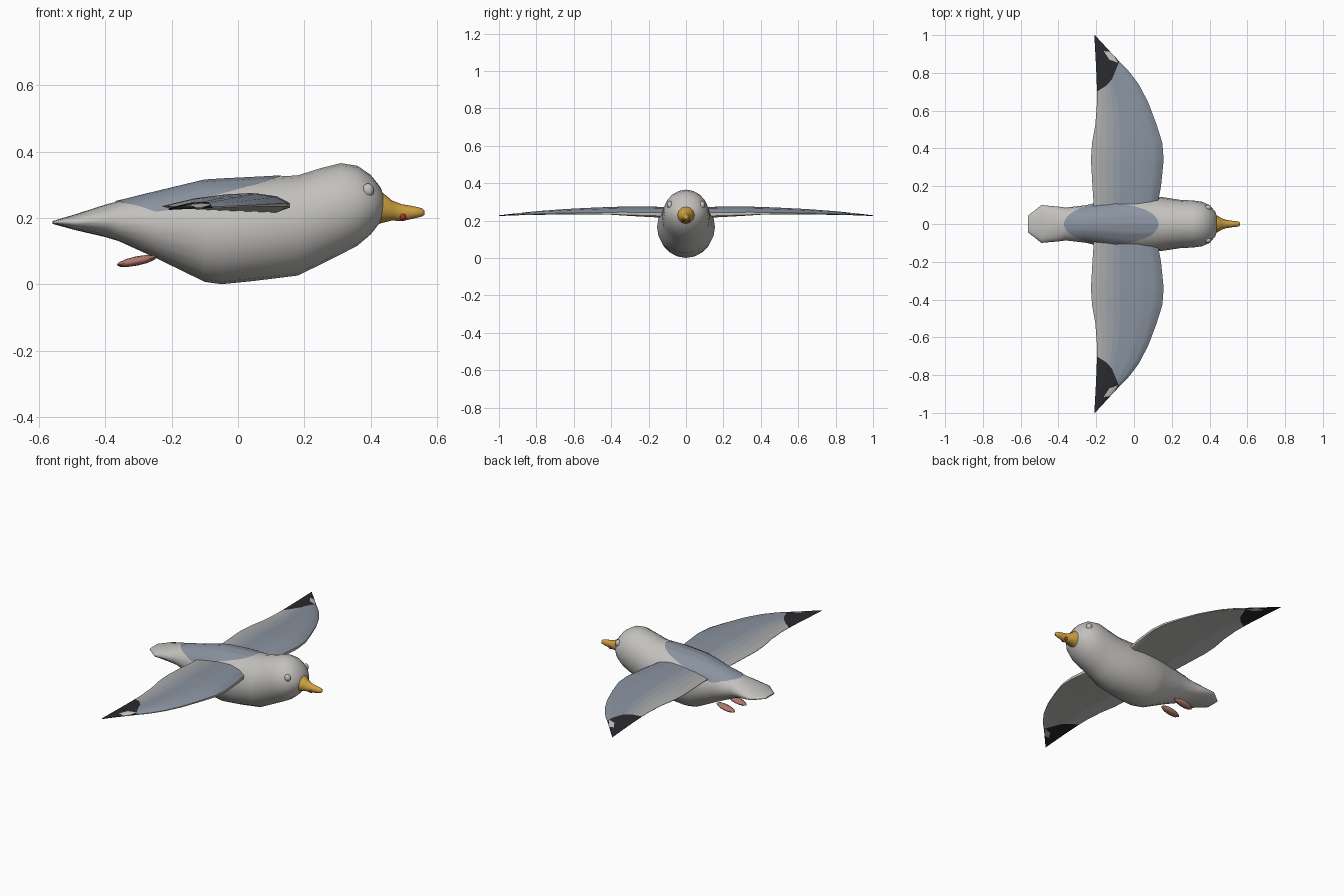
import bpy, bmesh, math
from mathutils import Vector, Matrix
from mathutils.bvhtree import BVHTree

if "Cube" in bpy.data.objects:
    bpy.data.objects.remove(bpy.data.objects["Cube"])


def mat(name, *rgb):
    m = bpy.data.materials.new(name)
    m.diffuse_color = (*rgb, 1)
    m.use_nodes = True
    m.node_tree.nodes["Principled BSDF"].inputs["Base Color"].default_value = m.diffuse_color
    return m


WHITE = mat("white_plumage", .54, .53, .51)
GREY = mat("grey_plumage", .25, .29, .35)
DARK = mat("dark_plumage", .022, .023, .027)
BLEND = [mat("trailing_blend_%d" % k, .42 - .042 * k, .42 - .032 * k, .41 - .015 * k)
         for k in range(4)]
PALE = mat("pale_underside_edge", .75, .74, .72)
YELLOW = mat("beak_yellow", .62, .36, .05)
RED = mat("spot_red", .42, .03, .02)
PINK = mat("foot_pink", .42, .19, .15)


def finish(name, bm, mats, mirror=False, angle=40, recalc=True):
    if recalc:
        bmesh.ops.recalc_face_normals(bm, faces=bm.faces)
    me = bpy.data.meshes.new(name)
    bm.to_mesh(me)
    bm.free()
    ob = bpy.data.objects.new(name, me)
    bpy.context.collection.objects.link(ob)
    for m in mats:
        me.materials.append(m)
    if mirror:
        ob.modifiers.new("mirror", 'MIRROR').use_axis = (False, True, False)
    bpy.ops.object.select_all(action='DESELECT')
    ob.select_set(True)
    bpy.context.view_layer.objects.active = ob
    bpy.ops.object.shade_smooth_by_angle(angle=math.radians(angle))
    return ob


def loft(rings):
    bm = bmesh.new()
    vs = [[bm.verts.new(p) for p in r] for r in rings]
    n = len(rings[0])
    for a, b in zip(vs, vs[1:]):
        for i in range(n):
            j = (i + 1) % n
            bm.faces.new((a[i], a[j], b[j], b[i]))
    bm.faces.new(vs[0])
    bm.faces.new(vs[-1])
    return bm


def oval_rings(sections, n):
    # section = x, top z, bottom z, half width
    return [[(x, w * math.sin(2 * math.pi * i / n),
              (t + b) / 2 + (t - b) / 2 * math.cos(2 * math.pi * i / n))
             for i in range(n)] for x, t, b, w in sections]


def interp(table, x):
    for (x0, *a), (x1, *b) in zip(table, table[1:]):
        if x <= x1:
            f = (x - x0) / (x1 - x0)
            return [p + (q - p) * f for p, q in zip(a, b)]
    return list(table[-1][1:])


# Body with head and tail
body = loft(oval_rings([
    (-.56, .19, .182, .045), (-.49, .211, .163, .10), (-.40, .24, .142, .092),
    (-.36, .25, .13, .087), (-.25, .277, .08, .10), (-.10, .313, .007, .14),
    (-.05, .316, 0, .15), (.05, .321, .01, .155), (.18, .328, .026, .138),
    (.25, .35, .06, .127), (.31, .365, .09, .125), (.36, .357, .116, .118),
    (.40, .330, .15, .100), (.43, .292, .188, .066), (.445, .252, .225, .02)], 20))
bmesh.ops.recalc_face_normals(body, faces=body.faces)
tree = BVHTree.FromBMesh(body)
finish("body", body, [WHITE], angle=60)

# Grey mantle draped over the back
bm = bmesh.new()
grid = []
for i in range(41):
    a = math.pi * (.01 + .98 * i / 40)
    row = []
    for j in range(21):
        x, y = -.12 - .25 * math.cos(a), .106 * math.sin(a) * (j / 10 - 1)
        hit = tree.ray_cast(Vector((x, y, 1)), Vector((0, 0, -1)))
        row.append(bm.verts.new(hit[0] + hit[1] * .003))
    grid.append(row)
for a, b in zip(grid, grid[1:]):
    for j in range(20):
        bm.faces.new((a[j], b[j], b[j + 1], a[j + 1]))
finish("mantle", bm, [GREY], angle=60, recalc=False)

# Wings: y, trailing x, leading x, top z, bottom z
PLAN = [(.05, -.21, .115, .272, .213), (.2, -.22, .143, .275, .22),
        (.34, -.228, .157, .275, .228), (.43, -.222, .15, .272, .234),
        (.525, -.205, .12, .268, .238), (.64, -.196, .077, .262, .238),
        (.737, -.197, .027, .255, .237), (.81, -.2, -.028, .249, .234),
        (.87, -.203, -.087, .243, .231), (1, -.21, -.207, .228, .225)]
TOP = [(0, .04), (.25, .6), (.5, .9), (.72, 1), (.9, .75), (1, .25)]
BOTTOM = [(0, 0), (.5, .6), (.95, 1), (1, .4)]
N = 20
rings = []
for s in range(49):
    y = .05 + .95 * s / 48
    te, le, zt, zb = interp(PLAN, y)
    base = .23 + .006 * math.sin(math.pi * y) - .003 * y
    ring = []
    for i in range(N + 1):
        c = i / N
        ring.append((te + (le - te) * c, y, base + (zt - base) * interp(TOP, c)[0]))
    for i in range(N, -1, -1):
        c = i / N
        ring.append((te + (le - te) * c, y,
                     base - .001 + (zb - base) * interp(BOTTOM, c)[0]))
    rings.append(ring)
bm = loft(rings)

# Cut clean colour borders into the wing tip
EDGE = [(-.25, .69), (-.19, .705), (-.15, .73), (-.117, .765), (-.08, .855), (.2, 1.5)]
SPOT = [(-.16, .915), (-.13, .87), (-.083, .853), (-.12, .912)]
for a, b in list(zip(EDGE, EDGE[1:])) + list(zip(SPOT, SPOT[1:] + SPOT[:1])):
    faces = [f for f in bm.faces if f.calc_center_median().y > .66]
    geom = faces + list({e for f in faces for e in f.edges}) \
        + list({v for f in faces for v in f.verts})
    bmesh.ops.bisect_plane(bm, geom=geom, dist=1e-5, plane_co=(*a, 0),
                           plane_no=(b[1] - a[1], a[0] - b[0], 0))
bmesh.ops.recalc_face_normals(bm, faces=bm.faces)

# Wing colours: grey upper side, paler trailing edge, dark tip with pale spot
for f in bm.faces:
    c = f.calc_center_median()
    te, le, *_ = interp(PLAN, c.y)
    chord = (c.x - te) / (le - te)
    inside = all((b[0] - a[0]) * (c.y - a[1]) - (b[1] - a[1]) * (c.x - a[0]) > 0
                 for a, b in zip(SPOT, SPOT[1:] + SPOT[:1]))
    if c.y > interp(EDGE, c.x)[0]:
        f.material_index = 0 if inside else 2
    elif f.normal.z > 0:
        k = int(chord / .1)
        f.material_index = 3 + k if k < 4 else 1
    elif chord < .25:
        f.material_index = 7
finish("wings", bm, [WHITE, GREY, DARK, *BLEND, PALE], mirror=True)

# Beak
bm = loft(oval_rings([(.41, .283, .178, .05), (.44, .273, .186, .045),
                      (.465, .252, .192, .03), (.495, .241, .19, .02),
                      (.53, .235, .198, .016), (.555, .229, .204, .013),
                      (.562, .222, .209, .006)], 12))
finish("beak", bm, [YELLOW], angle=50)


# Eyes, beak spots and feet: mirrored ellipsoids
def ellipsoid(name, loc, size, m, tilt=0, n=16):
    bm = bmesh.new()
    mx = (Matrix.Translation(loc) @ Matrix.Rotation(tilt, 4, 'Y')
          @ Matrix.Diagonal((*size, 1)))
    bmesh.ops.create_uvsphere(bm, u_segments=n, v_segments=n // 2, radius=1, matrix=mx)
    finish(name, bm, [m], mirror=True, angle=60)


ellipsoid("eyes", (.392, .086, .283), (.018, .016, .021), WHITE)
ellipsoid("beak_spots", (.497, .013, .204), (.011, .009, .012), RED, n=12)
ellipsoid("feet", (-.305, .055, .07), (.062, .025, .014), PINK, tilt=-.2, n=12)
